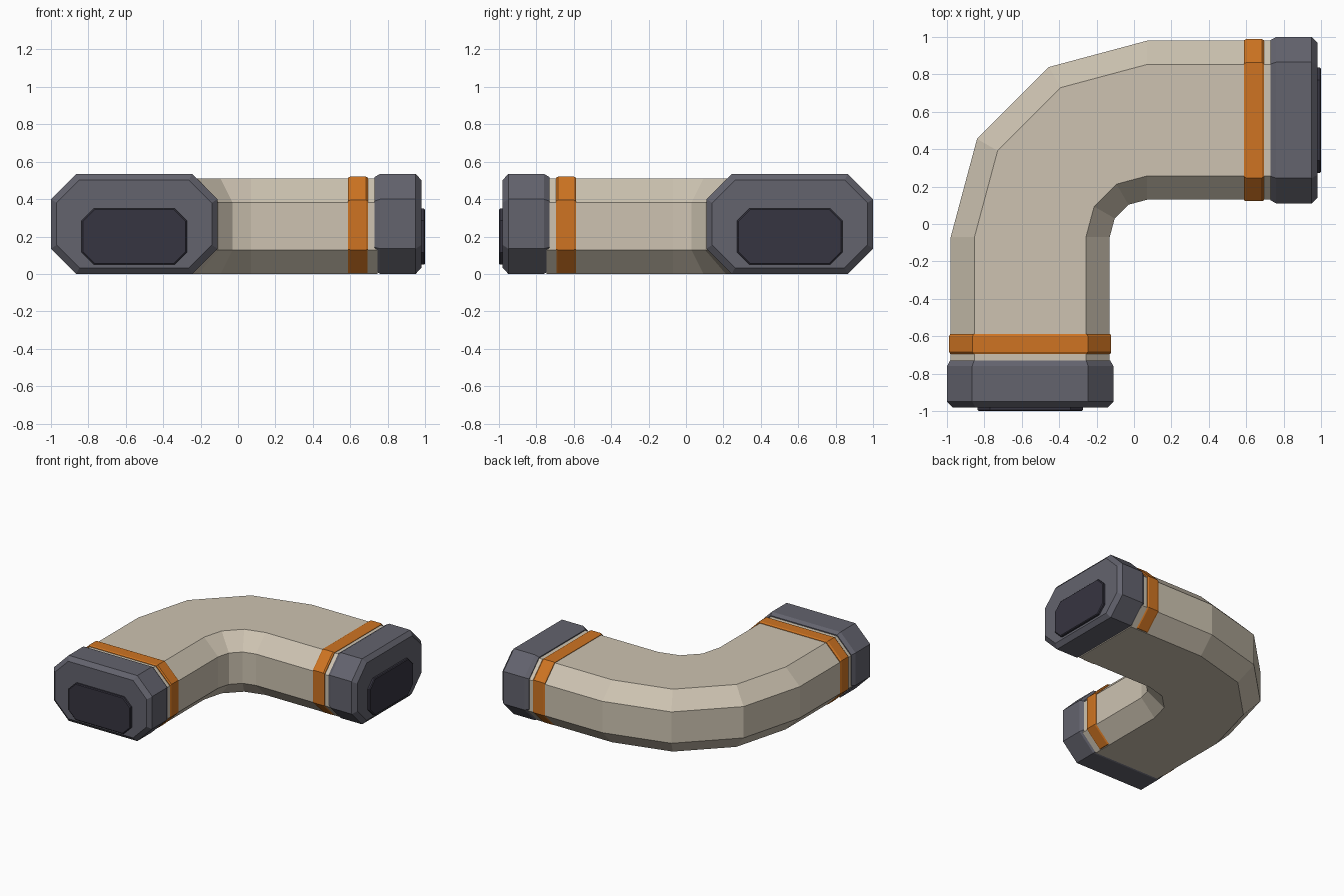
import bpy, bmesh, math

cube = bpy.data.objects.get("Cube")
if cube:
    bpy.data.objects.remove(cube, do_unlink=True)

LEG = -0.555               # lateral centre of the front leg
BEND = (0.07, -0.07)       # pivot of the elbow
RADIUS = BEND[0] - LEG     # centreline radius of the elbow


def material(name, rgb):
    mat = bpy.data.materials.new(name)
    mat.use_nodes = True
    mat.diffuse_color = (*rgb, 1)
    bsdf = mat.node_tree.nodes["Principled BSDF"]
    bsdf.inputs["Base Color"].default_value = (*rgb, 1)
    bsdf.inputs["Roughness"].default_value = 0.7
    return mat


tan = material("warm_tan", (0.61, 0.545, 0.44))
grey = material("slate_grey", (0.125, 0.125, 0.155))
orange = material("orange", (0.62, 0.175, 0.016))
dark = material("dark_opening", (0.037, 0.035, 0.052))


def octagon(half, low, high, cut):
    """Chamfered rectangle as (lateral, height) points."""
    return [(-half + cut, low), (half - cut, low), (half, low + cut), (half, high - cut),
            (half - cut, high), (-half + cut, high), (-half, high - cut), (-half, low + cut)]


def loft(name, rings, mat):
    """Skin a list of equal-length point rings and cap both ends."""
    bm = bmesh.new()
    loops = [[bm.verts.new(p) for p in ring] for ring in rings]
    for a, b in zip(loops, loops[1:]):
        for i in range(len(a)):
            j = (i + 1) % len(a)
            bm.faces.new((a[i], a[j], b[j], b[i]))
    bm.faces.new(loops[0])
    bm.faces.new(loops[-1])
    bmesh.ops.recalc_face_normals(bm, faces=bm.faces)
    mesh = bpy.data.meshes.new(name)
    bm.to_mesh(mesh)
    bm.free()
    mesh.materials.append(mat)
    obj = bpy.data.objects.new(name, mesh)
    bpy.context.collection.objects.link(obj)
    return obj


def leg_ring(y, section):
    return [(LEG + s, y, z) for s, z in section]


def swap(ring):
    """Reflect a front-leg ring onto the side leg."""
    return [(-y, -x, z) for x, y, z in ring]


# Duct: straight leg, three-segment elbow, straight leg
duct = octagon(0.425, 0, 0.51, 0.127)
start = leg_ring(-0.745, duct)
elbow = []
for step in range(4):
    a = math.radians(30 * step)
    elbow.append([(BEND[0] - (RADIUS - s) * math.cos(a),
                   BEND[1] + (RADIUS - s) * math.sin(a), z) for s, z in duct])
loft("duct_elbow", [start] + elbow + [swap(start)], tan)

# Fittings on each leg: (name, colour, [(y, half width, low, high, chamfer)])
fittings = [
    ("end_collar", grey, [(-0.98, 0.415, 0.033, 0.502, 0.122), (-0.95, 0.445, 0, 0.535, 0.135),
                          (-0.76, 0.445, 0, 0.535, 0.135), (-0.73, 0.428, 0.015, 0.518, 0.128)]),
    ("band", orange, [(-0.695, 0.428, 0.006, 0.514, 0.125), (-0.685, 0.433, 0.004, 0.52, 0.125),
                      (-0.6, 0.433, 0.004, 0.52, 0.125), (-0.587, 0.428, 0.006, 0.514, 0.125)]),
    ("opening_plate", dark, [(-1.0, 0.274, 0.056, 0.344, 0.062), (-0.994, 0.281, 0.05, 0.35, 0.065),
                             (-0.97, 0.281, 0.05, 0.35, 0.065)]),
]
for name, mat, profile in fittings:
    rings = [leg_ring(y, octagon(*dims)) for y, *dims in profile]
    loft("front_" + name, rings, mat)
    loft("side_" + name, [swap(r) for r in rings], mat)
